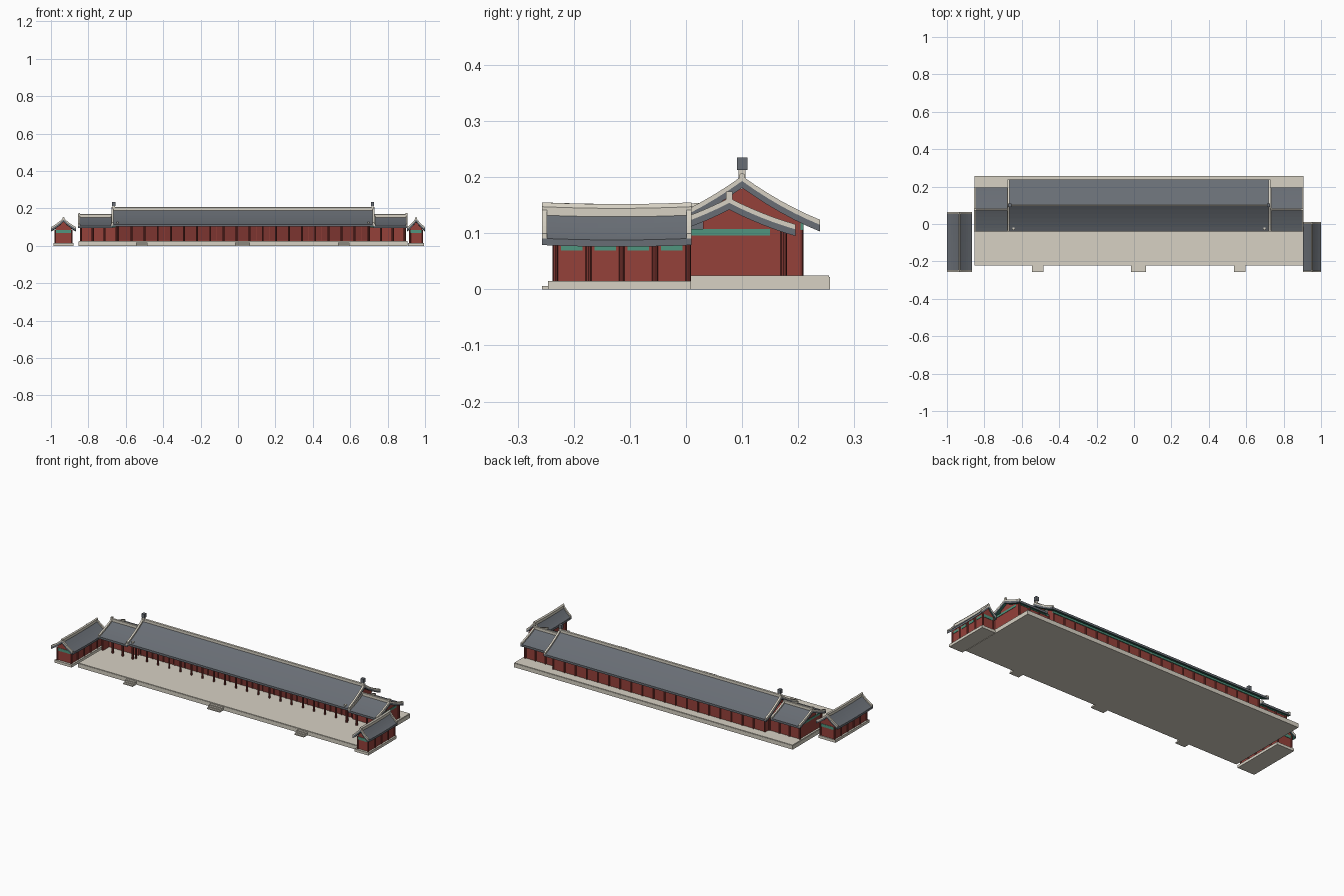
import bpy, bmesh, math

if "Cube" in bpy.data.objects:
    bpy.data.objects.remove(bpy.data.objects["Cube"])

def mat(name, r, g, b):
    m = bpy.data.materials.new(name)
    m.diffuse_color = (r, g, b, 1)
    m.use_nodes = True
    m.node_tree.nodes["Principled BSDF"].inputs["Base Color"].default_value = m.diffuse_color
    return m

STONE = mat("pale stone", 0.68, 0.64, 0.55)
TILE = mat("grey roof tile", 0.14, 0.155, 0.177)
RED = mat("red wall", 0.30, 0.052, 0.042)
DARK_RED = mat("dark red timber", 0.20, 0.036, 0.03)
GREEN = mat("green beam", 0.08, 0.30, 0.21)
SOFFIT = mat("dark green soffit", 0.04, 0.16, 0.12)

def finish(name, bm, mats):
    bmesh.ops.recalc_face_normals(bm, faces=bm.faces[:])
    me = bpy.data.meshes.new(name)
    bm.to_mesh(me)
    bm.free()
    for m in mats:
        me.materials.append(m)
    ob = bpy.data.objects.new(name, me)
    bpy.context.collection.objects.link(ob)
    return ob

def add_box(bm, lo, hi):
    vs = bmesh.ops.create_cube(bm, size=1)["verts"]
    for v in vs:
        v.co = [(a + b) / 2 + c * (b - a) for a, b, c in zip(lo, hi, v.co)]

def box(name, lo, hi, m):
    bm = bmesh.new()
    add_box(bm, lo, hi)
    return finish(name, bm, [m])

class Hall:
    """One gabled building: u runs along the ridge, v across it."""
    def __init__(s, name, axis, u0, u1, vc, half, ze, zr, lift=0.0, sag=0.28):
        s.name, s.axis, s.u0, s.u1, s.vc = name, axis, u0, u1, vc
        s.half, s.ze, s.zr, s.lift, s.sag = half, ze, zr, lift, sag

    def pt(s, u, v, z):
        return (u, v, z) if s.axis == "x" else (v, u, z)

    def box(s, part, u0, u1, v0, v1, z0, z1, m):
        a, b = s.pt(u0, v0, z0), s.pt(u1, v1, z1)
        return box(s.name + "_" + part, a, b, m)

    def height(s, u, v):
        t = abs(v - s.vc) / s.half
        k = (2 * u - s.u0 - s.u1) / (s.u1 - s.u0)
        return s.zr - (s.zr - s.ze) * (t + s.sag * t * (1 - t)) + s.lift * k * k

    def slab(s, part, u0, u1, nu, v0, v1, nv, top, bottom, mats):
        """Curved slab following the roof; underside takes the last material."""
        bm = bmesh.new()
        layers = []
        for off in (top, bottom):
            layers.append([[bm.verts.new(s.pt(u, v, s.height(u, v) + off))
                            for v in [v0 + (v1 - v0) * j / nv for j in range(nv + 1)]]
                           for u in [u0 + (u1 - u0) * i / nu for i in range(nu + 1)]])
        for k, g in enumerate(layers):
            for i in range(nu):
                for j in range(nv):
                    f = bm.faces.new((g[i][j], g[i + 1][j], g[i + 1][j + 1], g[i][j + 1]))
                    f.material_index = k * (len(mats) - 1)
        a, b = layers
        for i in range(nu):
            for j in (0, nv):
                bm.faces.new((a[i][j], a[i + 1][j], b[i + 1][j], b[i][j]))
        for j in range(nv):
            for i in (0, nu):
                bm.faces.new((a[i][j], a[i][j + 1], b[i][j + 1], b[i][j]))
        return finish(s.name + "_" + part, bm, mats)

    def roof(s, trim=0.010, ridge=0.010):
        lo, hi = s.vc - s.half, s.vc + s.half
        nu = 8 if s.lift else 1
        s.slab("roof", s.u0, s.u1, nu, lo, hi, 12, 0, -0.012, [TILE, SOFFIT])
        for end, u in (("start", s.u0), ("end", s.u1 - trim)):
            s.slab("gable_trim_" + end, u, u + trim, 1, lo, hi, 12, 0.009, -0.004, [STONE])
        s.slab("ridge_cap", s.u0, s.u1, nu, s.vc - ridge / 2, s.vc + ridge / 2, 2, 0.015, -0.004, [STONE])

    def walls(s, u0, u1, v0, v1, z0, z1):
        """Closed walls carried up into the gable as one extruded profile."""
        bm = bmesh.new()
        n = 10
        vs = [v0 + (v1 - v0) * j / n for j in range(n + 1)]
        prof = [(v0, z0)] + [(v, max(z1, s.height((u0 + u1) / 2, v) - 0.008)) for v in vs] + [(v1, z0)]
        ends = [[bm.verts.new(s.pt(u, v, z)) for v, z in prof] for u in (u0, u1)]
        for e in ends:
            bm.faces.new(e)
        for i in range(len(prof)):
            j = (i + 1) % len(prof)
            bm.faces.new((ends[0][i], ends[0][j], ends[1][j], ends[1][i]))
        finish(s.name + "_walls", bm, [RED])

    def columns(s, part, u0, u1, n, v, z0, z1, r=0.005):
        bm = bmesh.new()
        for i in range(n):
            c = bmesh.ops.create_cone(bm, cap_ends=True, segments=8, radius1=r, radius2=r, depth=z1 - z0)["verts"]
            bmesh.ops.translate(bm, verts=c, vec=s.pt(u0 + (u1 - u0) * i / (n - 1), v, (z0 + z1) / 2))
        finish(s.name + "_" + part, bm, [DARK_RED])

# Terrace and three flights of front steps
box("terrace", (-0.853, -0.223, 0), (0.907, 0.257, 0.022), STONE)
box("terrace_paving", (-0.851, -0.221, 0.022), (0.905, 0.255, 0.025), STONE)
for side, x, w in (("left", -0.515, 0.03), ("middle", 0.024, 0.04), ("right", 0.565, 0.03)):
    for i in range(3):
        box(f"{side}_step_{i}", (x - w, -0.257 + 0.011 * i, 0), (x + w, -0.222, 0.006 * (i + 1)), STONE)

# Main hall with open front colonnade
main = Hall("main_hall", "x", -0.676, 0.731, 0.10, 0.139, 0.115, 0.193)
main.roof(0.011)
main.walls(-0.645, 0.699, 0.042, 0.204, 0.025, 0.105)
main.columns("front_columns", -0.64, 0.694, 20, -0.006, 0.025, 0.112)
main.columns("wall_columns", -0.64, 0.694, 20, 0.042, 0.025, 0.112, 0.004)
main.columns("back_columns", -0.64, 0.694, 20, 0.204, 0.025, 0.112)
main.box("front_beam", -0.645, 0.699, -0.009, -0.003, 0.107, 0.117, GREEN)
main.box("back_beam", -0.645, 0.699, 0.203, 0.209, 0.106, 0.119, GREEN)
main.box("front_wall_beam", -0.645, 0.699, 0.039, 0.043, 0.105, 0.118, GREEN)
for end, x in (("left", -0.664), ("right", 0.719)):
    main.box(end + "_ridge_ornament", x - 0.009, x + 0.009, 0.091, 0.110, 0.213, 0.235, TILE)
    main.box(end + "_ornament_neck", x - 0.006, x + 0.006, 0.094, 0.106, 0.198, 0.214, STONE)
for end, x in (("left", -0.645), ("right", 0.697)):
    main.box(end + "_eave_figure", x - 0.005, x + 0.005, -0.032, -0.020, 0.112, 0.128, STONE)

# Doors: a pair of thin dark leaves in each front bay
bay = (0.694 + 0.64) / 19
bm = bmesh.new()
for i in range(19):
    x = -0.64 + bay * (i + 0.5)
    for k in (-1, 1):
        add_box(bm, (x + k * 0.0155 - 0.015, 0.039, 0.027), (x + k * 0.0155 + 0.015, 0.043, 0.103))
finish("main_hall_doors", bm, [DARK_RED])

# Lower side wings, open at the front with an end wall
for side, u0, u1, w0, w1 in (("left", -0.855, -0.670, -0.840, -0.65), ("right", 0.724, 0.907, 0.70, 0.892)):
    w = Hall(side + "_wing", "x", u0, u1, 0.077, 0.118, 0.107, 0.154)
    w.roof(0.010)
    w.walls(w0, w1, 0.03, 0.174, 0.025, 0.098)
    for part, v, f in (("front", -0.02, -0.022), ("back", 0.174, 0.174)):
        w.columns(part + "_columns", w0, w1, 4, v, 0.025, 0.103, 0.006)
        w.box(part + "_beam", w0, w1, f, f + 0.003, 0.097, 0.107, GREEN)
    e0, e1 = (w0, w0 + 0.006) if side == "left" else (w1 - 0.006, w1)
    w.box("end_wall", e0, e1, -0.02, 0.032, 0.025, 0.104, RED)
    e = w0 - 0.002 if side == "left" else w1
    w.box("gable_beam", e, e + 0.002, -0.01, 0.150, 0.096, 0.108, GREEN)
    x = u0 + 0.006 if side == "left" else u1 - 0.006
    w.box("ridge_end", x - 0.005, x + 0.005, 0.071, 0.083, 0.156, 0.174, STONE)

# Two small flanking pavilions, ridges running front to back
for side, xc, half, wall, y0, y1, bays in (("left", -0.933, 0.067, 0.044, -0.256, 0.063, 5),
                                           ("right", 0.952, 0.048, 0.033, -0.257, 0.010, 4)):
    p = Hall(side + "_pavilion", "y", y0, y1, xc, half, 0.088, 0.137, lift=0.003)
    p.roof(0.009, 0.012)
    a, b = y0 + 0.024, y1 - 0.006
    box(side + "_pavilion_base", (xc - wall - 0.010, y0 + 0.011, 0), (xc + wall + 0.010, y1 - 0.001, 0.015), STONE)
    p.walls(a, b, xc - wall, xc + wall, 0.015, 0.082)
    for part, k in (("left", -1), ("right", 1)):
        v = xc + k * wall
        p.columns(part + "_columns", a, b, bays + 1, v, 0.015, 0.084, 0.005)
        step = (b - a) / bays
        for i in range(bays):
            u = a + step * (i + 0.5)
            p.box(f"{part}_panel_{i}", u - step * 0.32, u + step * 0.32, v - 0.002, v + 0.002, 0.069, 0.082, GREEN)
    for part, u in (("front", a), ("back", b)):
        p.box(part + "_gable_beam", u - 0.002, u + 0.002, xc - wall + 0.004, xc + wall - 0.004, 0.068, 0.084, GREEN)
